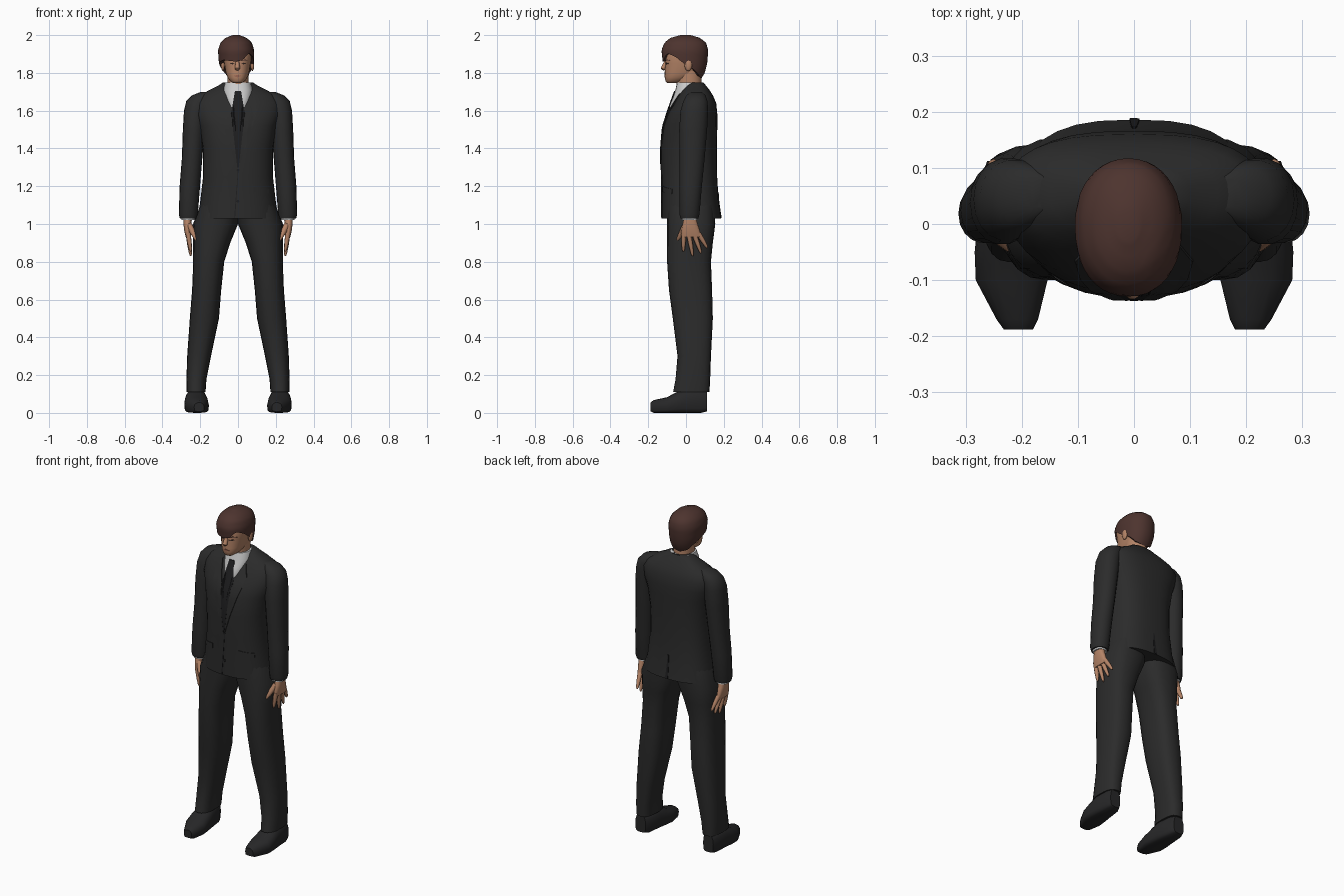
import bpy, bmesh, math
from mathutils import Vector
from mathutils.bvhtree import BVHTree

if "Cube" in bpy.data.objects:
    bpy.data.objects.remove(bpy.data.objects["Cube"])


def material(name, r, g, b):
    m = bpy.data.materials.new(name)
    m.use_nodes = True
    m.diffuse_color = (r, g, b, 1)
    bsdf = m.node_tree.nodes["Principled BSDF"]
    bsdf.inputs["Base Color"].default_value = (r, g, b, 1)
    bsdf.inputs["Roughness"].default_value = 0.8
    return m


SUIT = material("charcoal suit", .024, .024, .024)
SHOE = material("dark leather", .02, .02, .021)
TIE = material("black tie", .013, .013, .014)
SHIRT = material("pale shirt", .62, .62, .62)
SKIN = material("skin", .46, .23, .135)
LIP = material("lips", .33, .13, .085)
HAIR = material("brown hair", .075, .034, .028)
EYE = material("dark eye", .03, .018, .015)


def finish(bm, name, mat, angle=50):
    bmesh.ops.recalc_face_normals(bm, faces=bm.faces)
    me = bpy.data.meshes.new(name)
    bm.to_mesh(me)
    bm.free()
    me.materials.append(mat)
    me.polygons.foreach_set("use_smooth", [True] * len(me.polygons))
    me.set_sharp_from_angle(angle=math.radians(angle))
    ob = bpy.data.objects.new(name, me)
    bpy.context.collection.objects.link(ob)
    return ob


def oval(ring, a, front=.85, back=.75):
    """Point on a rounded section: ring = height, centre x, half width, near, far."""
    t, cx, rx, lo, hi = ring
    c, s = math.cos(a), math.sin(a)
    p = front if s < 0 else back
    x = cx + rx * math.copysign(abs(c) ** p, c)
    y = (lo + hi) / 2 + (hi - lo) / 2 * math.copysign(abs(s) ** p, s)
    return Vector((x, y, t))


def skin_rings(bm, rings):
    for lower, upper in zip(rings, rings[1:]):
        for i in range(len(lower)):
            j = (i + 1) % len(lower)
            bm.faces.new((lower[i], lower[j], upper[j], upper[i]))
    bm.faces.new(rings[0])
    bm.faces.new(rings[-1])


def loft(name, rings, mat, side=1, n=24, lengthwise=False, front=.85, back=.75):
    bm = bmesh.new()
    loops = []
    for ring in rings:
        pts = [oval(ring, math.tau * i / n, front, back) for i in range(n)]
        if lengthwise:
            pts = [Vector((p.x, p.z, p.y)) for p in pts]
        loops.append([bm.verts.new((p.x * side, p.y, p.z)) for p in pts])
    skin_rings(bm, loops)
    return finish(bm, name, mat)


def surface(*obs):
    verts, polys = [], []
    for ob in obs:
        k = len(verts)
        verts += [v.co.copy() for v in ob.data.vertices]
        polys += [[i + k for i in p.vertices] for p in ob.data.polygons]
    return BVHTree.FromPolygons(verts, polys)


def drape(name, outline, bvh, mat, side=1, lift=.003, facing=-1):
    """Thin plate with an x,z outline laid on a surface from front or back."""
    bm = bmesh.new()
    bm.faces.new([bm.verts.new((x * side, facing, z)) for x, z in outline])
    bmesh.ops.triangulate(bm, faces=bm.faces)
    bmesh.ops.subdivide_edges(bm, edges=bm.edges, cuts=5, use_grid_fill=True)
    for v in bm.verts:
        hit = bvh.ray_cast(v.co, Vector((0, -facing, 0)))[0]
        v.co.y = (hit.y if hit else 0) + facing * lift
    ext = bmesh.ops.extrude_face_region(bm, geom=bm.faces[:])
    for g in ext["geom"]:
        if isinstance(g, bmesh.types.BMVert):
            g.co.y -= facing * (lift + .002)
    return finish(bm, name, mat, 35)


def cone(name, a, b, r1, r2, mat, n=10):
    """Tapered rounded finger between two points."""
    a, b = Vector(a), Vector(b)
    bm = bmesh.new()
    q = (b - a).to_track_quat('Z', 'Y')
    loops = []
    for t, r in ((0, r1), (.5, (r1 + r2) / 2 * 1.08), (.88, r2), (1, r2 * .45)):
        c = a.lerp(b, t)
        loops.append([bm.verts.new(c + q @ Vector((r * math.cos(math.tau * i / n),
                                                   r * math.sin(math.tau * i / n), 0)))
                      for i in range(n)])
    skin_rings(bm, loops)
    return finish(bm, name, mat)


def ball(name, centre, size, mat):
    bm = bmesh.new()
    bmesh.ops.create_uvsphere(bm, u_segments=14, v_segments=9, radius=1)
    bmesh.ops.scale(bm, vec=size, verts=bm.verts)
    bmesh.ops.translate(bm, vec=centre, verts=bm.verts)
    return finish(bm, name, mat)


# Jacket body, shirt and neck
jacket = loft("jacket", [
    (1.03, 0, .212, -.13, .186), (1.12, 0, .2, -.13, .173), (1.25, 0, .185, -.13, .165),
    (1.4, 0, .186, -.133, .163), (1.52, 0, .205, -.122, .166), (1.58, 0, .225, -.102, .166),
    (1.64, 0, .23, -.066, .16), (1.68, 0, .205, -.042, .143), (1.71, 0, .15, -.02, .124),
    (1.735, 0, .1, .0, .104), (1.75, 0, .078, .02, .092)], SUIT, n=32)
shirt = loft("shirt_collar", [
    (1.58, 0, .04, -.09, .05), (1.62, 0, .058, -.09, .06), (1.67, 0, .075, -.069, .08),
    (1.71, 0, .08, -.056, .09), (1.75, 0, .067, -.047, .09)], SHIRT)
loft("neck", [(1.68, 0, .055, -.045, .085), (1.75, 0, .056, -.05, .082),
              (1.83, 0, .058, -.05, .08)], SKIN, front=1, back=1)

# Tie, lapels, pockets, buttons and back vent
chest = surface(jacket, shirt)
drape("tie", [(-.016, 1.705), (.016, 1.705), (.02, 1.675), (.012, 1.65), (.036, 1.585),
              (.004, 1.3), (-.004, 1.3), (-.036, 1.585), (-.012, 1.65), (-.02, 1.675)],
      chest, TIE, lift=.005)
for s, label in ((1, "left"), (-1, "right")):
    drape(label + "_lapel", [(.078, 1.69), (.105, 1.63), (.085, 1.6), (.095, 1.575),
                             (.045, 1.42), (.004, 1.29), (.034, 1.575), (.058, 1.63)],
          chest, SUIT, s, .005)
    drape(label + "_pocket_flap", [(.085, 1.2), (.165, 1.185), (.165, 1.16), (.085, 1.17)],
          chest, SUIT, s)
for i, z in enumerate((1.285, 1.12)):
    drape("button_%d" % i, [(.008 * math.cos(k), z + .008 * math.sin(k)) for k in range(6)],
          chest, TIE)
drape("front_seam", [(-.001, 1.28), (.002, 1.28), (-.015, 1.035), (-.02, 1.035)], chest, TIE, lift=.002)
drape("back_vent", [(-.003, 1.17), (.003, 1.17), (.01, 1.032), (-.008, 1.032)],
      chest, TIE, facing=1)

# Limbs, built once per side
for s, label in ((1, "left_"), (-1, "right_")):
    loft(label + "sleeve", [
        (1.03, .262, .046, -.03, .066), (1.05, .263, .05, -.035, .072),
        (1.2, .255, .054, -.035, .085), (1.35, .243, .054, -.035, .1),
        (1.5, .234, .058, -.037, .113), (1.6, .226, .06, -.03, .118),
        (1.65, .212, .062, -.015, .115), (1.68, .19, .055, .0, .105),
        (1.7, .165, .03, .025, .085)], SUIT, s, 18, front=.95, back=.95)
    loft(label + "shirt_cuff", [(1.02, .263, .036, -.022, .058), (1.04, .263, .036, -.022, .058)],
         SHIRT, s, 16)
    loft(label + "palm", [(.93, .264, .012, -.022, .08), (.96, .267, .017, -.026, .075),
                          (1.0, .268, .021, -.018, .062), (1.045, .266, .024, -.008, .05)],
         SKIN, s, 16)
    tips = ((-.012, -.014, .855), (.014, .036, .83), (.042, .08, .845), (.066, .113, .873))
    for i, (y0, y1, z1) in enumerate(tips):
        cone(label + "finger_%d" % i, (.264 * s, y0, .95), (.25 * s, y1, z1), .0135, .008, SKIN)
    cone(label + "thumb", (.258 * s, -.002, .995), (.219 * s, -.046, .912), .017, .009, SKIN)
    loft(label + "trouser_leg", [
        (.11, .222, .05, -.068, .124), (.18, .22, .053, -.055, .128), (.3, .206, .063, -.045, .132),
        (.5, .178, .077, -.07, .142), (.65, .166, .077, -.09, .138), (.8, .155, .082, -.1, .132),
        (.9, .139, .098, -.1, .142), (1.0, .119, .119, -.1, .155), (1.1, .1, .1, -.1, .15)],
         SUIT, s, 20)
    loft(label + "shoe", [
        (-.188, .206, .026, .008, .055), (-.17, .208, .037, .0, .068), (-.1, .218, .064, 0, .083),
        (-.05, .221, .063, 0, .11), (0, .222, .057, 0, .13), (.08, .225, .048, 0, .13),
        (.112, .228, .034, .008, .12)], SHOE, s, 16, lengthwise=True, front=.45, back=.9)

# Head and face
head = loft("head", [
    (1.747, -.003, .024, -.1, -.05), (1.756, -.003, .038, -.108, -.01),
    (1.775, -.003, .052, -.112, .03), (1.8, -.003, .062, -.113, .07),
    (1.85, -.003, .07, -.11, .09), (1.9, -.004, .08, -.112, .1),
    (1.95, -.004, .072, -.095, .09), (1.98, -.005, .035, -.05, .05)], SKIN)
cone("nose", (-.003, -.102, 1.868), (-.003, -.124, 1.815), .008, .014, SKIN)
face = surface(head)
drape("mouth", [(-.024, 1.784), (-.003, 1.79), (.018, 1.784), (-.003, 1.776)], face, LIP, lift=.002)
for s, label in ((1, "left_"), (-1, "right_")):
    drape(label + "eye", [(.017, 1.848), (.03, 1.854), (.045, 1.85), (.03, 1.845)],
          face, EYE, s, .002)
    drape(label + "brow", [(.014, 1.862), (.035, 1.872), (.054, 1.866), (.035, 1.866)],
          face, HAIR, s, .003)
    ball(label + "ear", (.078 * s - .002, .012, 1.842), (.01, .02, .032), SKIN)

# Hair: a domed shell whose lower edge sweeps across the brow
SHELL = [(1.75, -.004, .06, -.06, .068), (1.8, -.005, .079, -.09, .1),
         (1.85, -.009, .092, -.122, .112), (1.92, -.01, .096, -.13, .118),
         (1.96, -.01, .083, -.114, .106), (1.985, -.01, .057, -.083, .075),
         (2.0, -.01, .018, -.03, .025)]
EDGE = [(0, 1.845), (45, 1.785), (90, 1.765), (135, 1.785), (180, 1.85), (225, 1.868),
        (270, 1.86), (290, 1.868), (312, 1.905), (338, 1.885), (360, 1.845)]


def between(table, t):
    for a, b in zip(table, table[1:]):
        if t <= b[0]:
            f = (t - a[0]) / (b[0] - a[0])
            return [p + (q - p) * f for p, q in zip(a, b)]
    return table[-1]


bm = bmesh.new()
N, M = 40, 12
loops = []
for k in range(M + 2):
    loop = []
    for i in range(N):
        z = between(EDGE, 360 * i / N)[1]
        z = 2 - (2 - z) * min(k / M, 1) ** 1.6
        p = oval(between(SHELL, z), math.tau * i / N, .92, .92)
        if k > M:                      # tuck the lower edge in
            p = Vector((p.x * .75, p.y * .75, p.z + .004))
        loop.append(bm.verts.new(p))
    loops.append(loop)
skin_rings(bm, loops)
finish(bm, "hair", HAIR)
